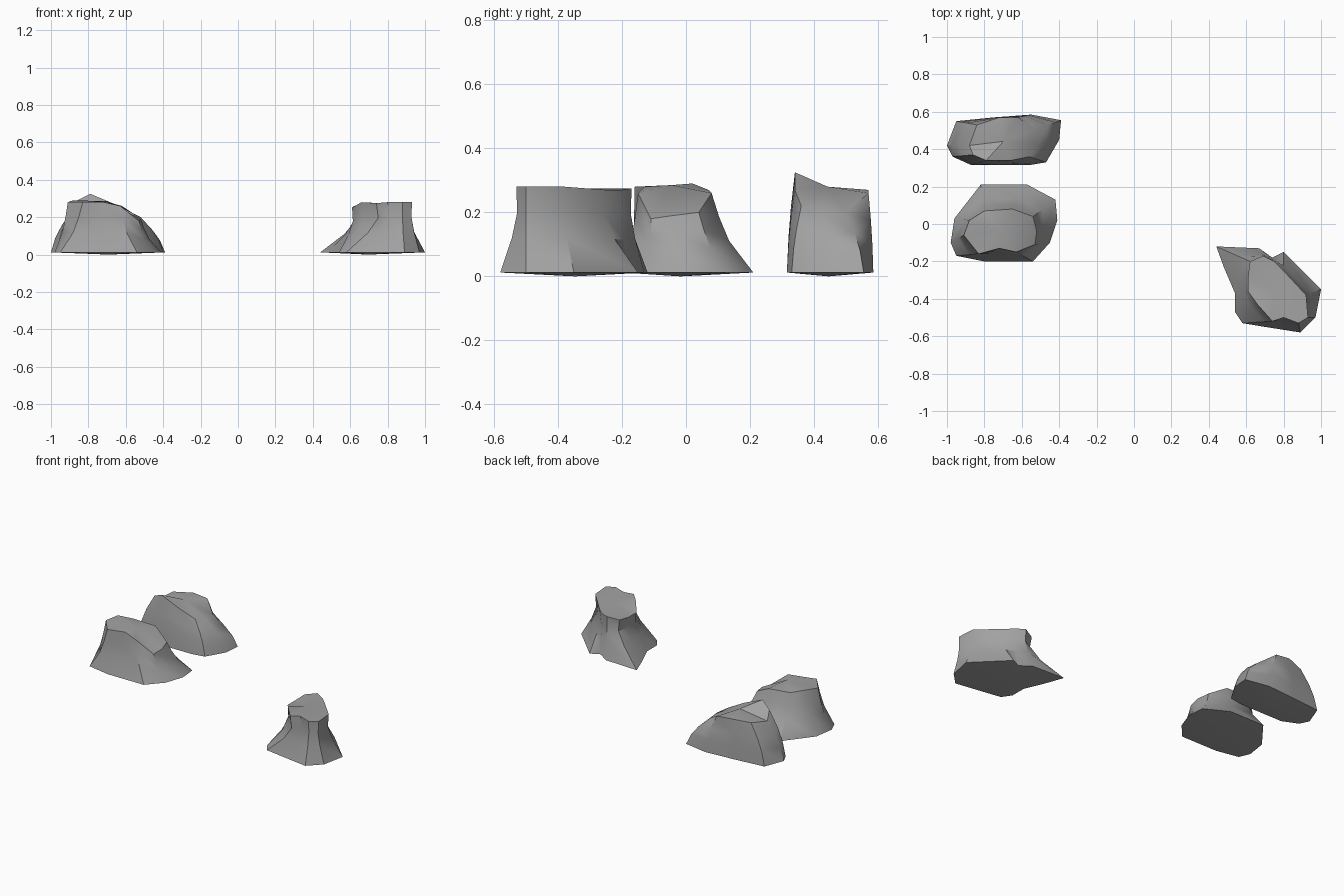
import bpy
import bmesh
import math
from mathutils import Vector

default_cube = bpy.data.objects.get("Cube")
if default_cube:
    bpy.data.objects.remove(default_cube, do_unlink=True)

# One plain stone grey
stone = bpy.data.materials.new("stone_grey")
stone.use_nodes = True
stone_colour = (0.36, 0.36, 0.36, 1)
stone.diffuse_color = stone_colour
stone.node_tree.nodes["Principled BSDF"].inputs["Base Color"].default_value = stone_colour


def add_cap(bm, ring, height):
    """Close a ring with a fan around a centre point at the given height."""
    centre = sum((v.co for v in ring), Vector()) / len(ring)
    centre.z = height
    hub = bm.verts.new(centre)
    for i, vert in enumerate(ring):
        bm.faces.new((vert, ring[(i + 1) % len(ring)], hub))


def make_rock(name, base, top, profile, crown):
    """Loft a rock from its foot outline to its crown outline.

    profile holds (height fraction, sideways blend) steps between the two.
    """
    bm = bmesh.new()
    rings = []
    for height, blend in [(0, 0)] + profile + [(1, 1)]:
        ring = []
        for foot, rim in zip(base, top):
            low = Vector((foot[0], foot[1], 0.012))
            high = Vector(rim)
            point = low.lerp(high, blend)
            point.z = low.z + (high.z - low.z) * height
            ring.append(bm.verts.new(point))
        rings.append(ring)

    # Walls between neighbouring rings
    for lower, upper in zip(rings, rings[1:]):
        for i in range(len(lower)):
            j = (i + 1) % len(lower)
            bm.faces.new((lower[i], lower[j], upper[j], upper[i]))

    # Crown and slightly sunken underside
    add_cap(bm, rings[-1], crown)
    add_cap(bm, rings[0], 0)
    bmesh.ops.recalc_face_normals(bm, faces=bm.faces)

    mesh = bpy.data.meshes.new(name)
    bm.to_mesh(mesh)
    bm.free()
    mesh.materials.append(stone)
    rock = bpy.data.objects.new(name, mesh)
    bpy.context.collection.objects.link(rock)

    # Smooth faces with crisp broken edges
    bpy.ops.object.select_all(action="DESELECT")
    rock.select_set(True)
    bpy.context.view_layer.objects.active = rock
    bpy.ops.object.shade_smooth_by_angle(angle=math.radians(40))
    return rock


# Narrow rock at the back, bulging towards its foot
make_rock(
    "back_rock",
    base=[(-1, .42), (-.95, .55), (-.75, .57), (-.55, .585), (-.39, .555),
          (-.4, .45), (-.47, .33), (-.56, .315), (-.87, .315), (-.97, .36)],
    top=[(-.88, .42, .24), (-.84, .53, .26), (-.72, .57, .27), (-.62, .57, .26),
         (-.53, .5, .2), (-.52, .42, .2), (-.56, .36, .22), (-.66, .34, .27),
         (-.79, .34, .325), (-.86, .37, .29)],
    profile=[(.35, .2), (.65, .5)],
    crown=.28,
)

# Broad rock in the middle, with a flared foot
make_rock(
    "middle_rock",
    base=[(-.98, -.1), (-.96, .03), (-.82, .21), (-.57, .21), (-.42, .13),
          (-.41, .02), (-.45, -.1), (-.54, -.2), (-.8, -.2), (-.95, -.17)],
    top=[(-.91, -.06, .28), (-.88, .02, .29), (-.8, .07, .27), (-.65, .08, .26),
         (-.54, .04, .2), (-.52, -.04, .19), (-.53, -.11, .18), (-.63, -.15, .26),
         (-.72, -.13, .28), (-.83, -.16, .28)],
    profile=[(.4, .58), (.7, .82)],
    crown=.285,
)

# Front rock with a pinched waist and a pointed foot
make_rock(
    "front_rock",
    base=[(.44, -.12), (.67, -.13), (.74, -.18), (.8, -.15), (1, -.35), (.97, -.5),
          (.89, -.58), (.7, -.55), (.58, -.53), (.54, -.47), (.54, -.37), (.48, -.23)],
    top=[(.62, -.2, .26), (.69, -.17, .275), (.75, -.2, .27), (.8, -.25, .27),
         (.92, -.38, .28), (.93, -.5, .28), (.88, -.53, .28), (.8, -.5, .28),
         (.74, -.52, .275), (.66, -.43, .28), (.61, -.36, .25), (.61, -.28, .25)],
    profile=[(.4, .72), (.7, 1.06)],
    crown=.275,
)
